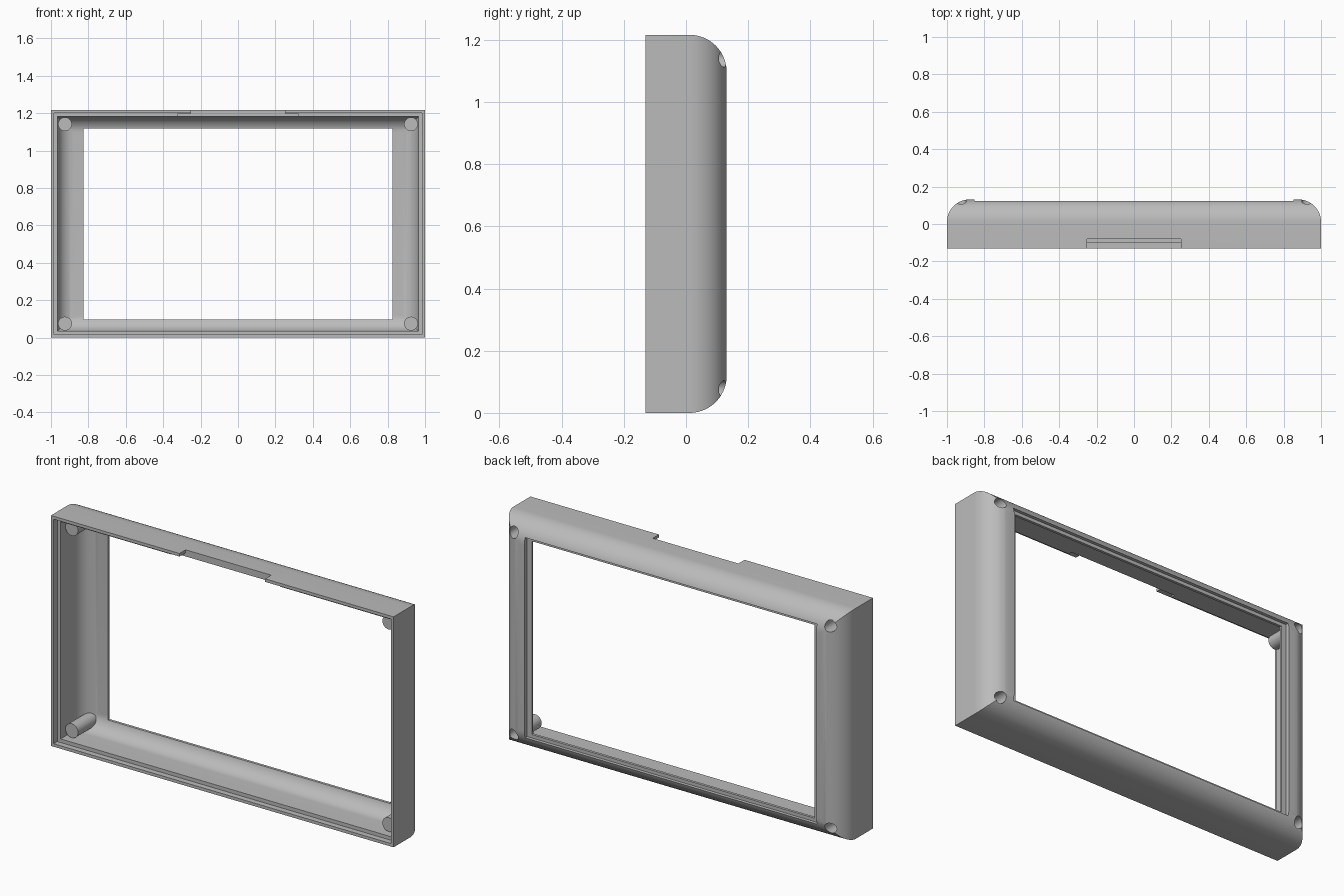
import bpy, bmesh, math
from mathutils import Matrix

cube = bpy.data.objects.get("Cube")
if cube:
    bpy.data.objects.remove(cube, do_unlink=True)

W, H, D = 1.0, 1.216, 0.131      # half width, height, half depth
R, WALL = 0.12, 0.035            # back edge radius, wall thickness
ARC_Y = D - R
POST = (0.925, 0.075)            # post distance from centre, and from top or bottom

grey = bpy.data.materials.new("grey plastic")
grey.use_nodes = True
colour = (0.5, 0.5, 0.5, 1)
grey.diffuse_color = colour
grey.node_tree.nodes["Principled BSDF"].inputs["Base Color"].default_value = colour


def make_object(name, bm):
    bmesh.ops.recalc_face_normals(bm, faces=bm.faces)
    mesh = bpy.data.meshes.new(name)
    bm.to_mesh(mesh)
    bm.free()
    mesh.materials.append(grey)
    obj = bpy.data.objects.new(name, mesh)
    bpy.context.collection.objects.link(obj)
    return obj


def stacked_rectangles(name, profile):
    """Solid through rectangles inset from the outline, one per (inset, y)."""
    bm = bmesh.new()
    rings = []
    for d, y in profile:
        x = W - d
        corners = [(-x, d), (x, d), (x, H - d), (-x, H - d)]
        rings.append([bm.verts.new((cx, y, cz)) for cx, cz in corners])
    for a, b in zip(rings, rings[1:]):
        for i in range(4):
            j = (i + 1) % 4
            bm.faces.new((a[i], a[j], b[j], b[i]))
    bm.faces.new(rings[0])
    bm.faces.new(rings[-1])
    return make_object(name, bm)


def box(name, x, y0, y1, z0, z1):
    bm = bmesh.new()
    size = Matrix.Diagonal((2 * x, y1 - y0, z1 - z0, 1))
    place = Matrix.Translation((0, (y0 + y1) / 2, (z0 + z1) / 2))
    bmesh.ops.create_cube(bm, size=1, matrix=place @ size)
    return make_object(name, bm)


def corner_cylinders(name, radius, y0, y1):
    bm = bmesh.new()
    for x in (-POST[0], POST[0]):
        for z in (POST[1], H - POST[1]):
            place = Matrix.Translation((x, (y0 + y1) / 2, z))
            bmesh.ops.create_cone(bm, cap_ends=True, segments=32, radius1=radius,
                                  radius2=radius, depth=y1 - y0,
                                  matrix=place @ Matrix.Rotation(math.pi / 2, 4, 'X'))
    return make_object(name, bm)


def combine(target, tool, operation):
    mod = target.modifiers.new("combine", 'BOOLEAN')
    mod.operation, mod.object, mod.solver = operation, tool, 'EXACT'
    tool.hide_render = True
    bpy.context.view_layer.objects.active = target
    bpy.ops.object.modifier_apply(modifier=mod.name)
    bpy.data.objects.remove(tool, do_unlink=True)


def arc(radius, steps=18):
    angles = [math.pi / 2 * i / steps for i in range(steps + 1)]
    return [(R - radius * math.cos(a), ARC_Y + radius * math.sin(a)) for a in angles]


# Outer shell with rounded back edges
frame = stacked_rectangles("bezel_frame", [(0, -D)] + arc(R))

# Hollow interior with a stepped lip at the open front
lip = 0.016
cavity = [(lip, -D - 0.05), (lip, -D + 0.03), (WALL, -D + 0.03)] + arc(R - WALL)
combine(frame, stacked_rectangles("cavity", cavity), 'DIFFERENCE')

# Screen opening and the shallow recess around it on the back
combine(frame, box("opening", 0.825, 0, 0.3, 0.098, H - 0.098), 'DIFFERENCE')
combine(frame, box("recess", 0.852, D - 0.024, 0.3, 0.08, H - 0.08), 'DIFFERENCE')

# Notch in the top wall, wider on its inner side
combine(frame, box("notch", 0.25, -0.3, -0.08, H - 0.1, H + 0.1), 'DIFFERENCE')
combine(frame, box("inner_notch", 0.32, -0.3, -0.08, H - 0.1, H - lip - 0.001), 'DIFFERENCE')

# Corner screw posts with blind holes from the back
combine(frame, corner_cylinders("posts", 0.037, -0.065, 0.097), 'UNION')
combine(frame, corner_cylinders("holes", 0.029, -0.03, 0.3), 'DIFFERENCE')

bpy.ops.object.select_all(action='DESELECT')
frame.select_set(True)
bpy.context.view_layer.objects.active = frame
bpy.ops.object.shade_smooth_by_angle(angle=math.radians(25))
